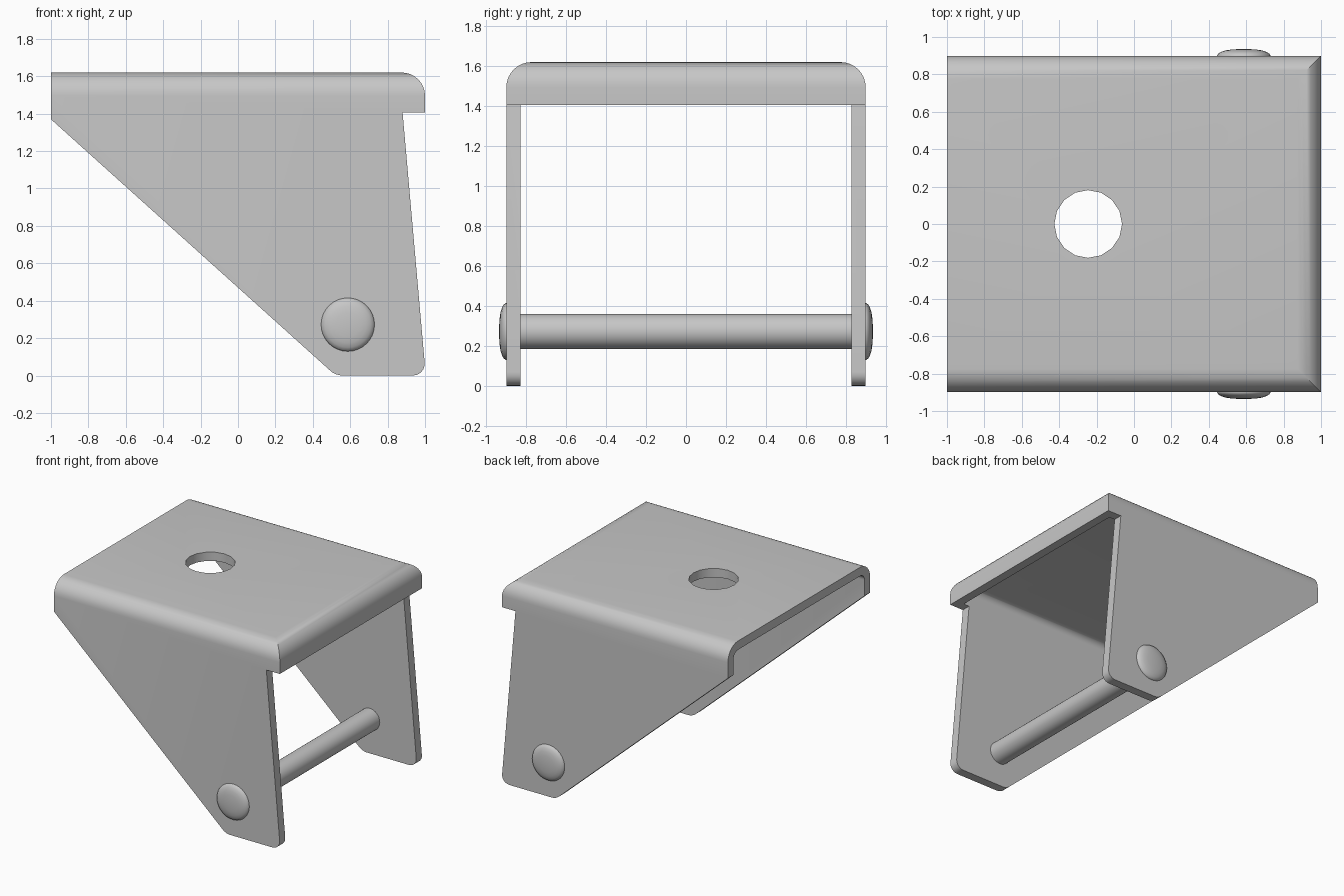
import bpy, bmesh, math
from mathutils import Matrix, Vector

cube = bpy.data.objects.get("Cube")
if cube:
    bpy.data.objects.remove(cube, do_unlink=True)

steel = bpy.data.materials.new("grey_steel")
steel.use_nodes = True
colour = (0.57, 0.57, 0.57, 1)
steel.diffuse_color = colour
steel.node_tree.nodes["Principled BSDF"].inputs["Base Color"].default_value = colour


def finish(bm, name):
    bmesh.ops.recalc_face_normals(bm, faces=bm.faces)
    mesh = bpy.data.meshes.new(name)
    bm.to_mesh(mesh)
    bm.free()
    mesh.materials.append(steel)
    obj = bpy.data.objects.new(name, mesh)
    bpy.context.collection.objects.link(obj)
    return obj


def block(name, x0, x1, half_y, z0, z1, radius=0):
    """Box whose two long top edges and right top edge can be rounded."""
    bm = bmesh.new()
    bmesh.ops.create_cube(bm, size=1)
    edges = [e for e in bm.edges if all(v.co.z > 0 for v in e.verts)
             and any(v.co.x > 0 for v in e.verts)]
    for v in bm.verts:
        v.co = Vector((x1 if v.co.x > 0 else x0, math.copysign(half_y, v.co.y),
                       z1 if v.co.z > 0 else z0))
    if radius:
        bmesh.ops.bevel(bm, geom=edges, offset=radius, segments=8, profile=0.5,
                        affect='EDGES', clamp_overlap=False)
    return finish(bm, name)


def side_prism(name, outline, rounded):
    """Side outline extruded across y; rounded maps corner index to bevel size."""
    bm = bmesh.new()
    near = [bm.verts.new((x, -1.2, z)) for x, z in outline]
    far = [bm.verts.new((x, 1.2, z)) for x, z in outline]
    bm.faces.new(near)
    bm.faces.new(far)
    for i in range(len(outline)):
        bm.faces.new((near[i - 1], near[i], far[i], far[i - 1]))
    corners = [(bm.edges.get((near[i], far[i])), size) for i, size in rounded.items()]
    for edge, size in corners:
        bmesh.ops.bevel(bm, geom=[edge], offset=size, segments=6, profile=0.5,
                        affect='EDGES')
    return finish(bm, name)


def lathe(name, profile, centre, sides=32):
    """Radius and depth profile spun about an axis along y."""
    bm = bmesh.new()
    verts = [bm.verts.new((r, y, 0)) for r, y in profile]
    edges = [bm.edges.new(pair) for pair in zip(verts, verts[1:])]
    bmesh.ops.spin(bm, geom=verts + edges, cent=(0, 0, 0), axis=(0, 1, 0),
                   angle=math.tau, steps=sides)
    bmesh.ops.remove_doubles(bm, verts=bm.verts, dist=0.0005)
    bmesh.ops.translate(bm, verts=bm.verts, vec=centre)
    return finish(bm, name)


def smooth(obj, angle):
    bpy.ops.object.select_all(action='DESELECT')
    obj.select_set(True)
    bpy.context.view_layer.objects.active = obj
    bpy.ops.object.shade_smooth_by_angle(angle=math.radians(angle))


# Folded sheet bracket: outer block, hollowed, opened below the lip, trimmed, drilled
LIP = 1.405
bracket = block("bracket", -1, 1, 0.899, -0.3, 1.62, 0.125)
hollow = block("hollow_cutter", -1.5, 0.93, 0.828, -0.6, 1.55, 0.055)
opening = block("opening_cutter", 0.5, 1.3, 0.828, -0.6, LIP)
outline = [(-1.2, 1.55), (0.522, 0), (1.004, 0), (0.88, LIP),
           (1.2, LIP), (1.2, 1.9), (-1.2, 1.9)]
trim = side_prism("outline_cutter", outline, {1: 0.035, 2: 0.07})
bm = bmesh.new()
bmesh.ops.create_cone(bm, cap_ends=True, segments=16, radius1=0.181, radius2=0.181,
                      depth=0.6, matrix=Matrix.Translation((-0.245, 0, 1.6)))
drill = finish(bm, "hole_cutter")

for cutter, operation in ((hollow, 'DIFFERENCE'), (opening, 'DIFFERENCE'),
                          (trim, 'INTERSECT'), (drill, 'DIFFERENCE')):
    mod = bracket.modifiers.new(cutter.name, 'BOOLEAN')
    mod.operation, mod.object, mod.solver = operation, cutter, 'EXACT'
    bpy.ops.object.select_all(action='DESELECT')
    bpy.context.view_layer.objects.active = bracket
    bpy.ops.object.modifier_apply(modifier=mod.name)
    bpy.data.objects.remove(cutter, do_unlink=True)
smooth(bracket, 28)

# Cross pin between the side plates
PIN = (0.587, 0, 0.272)
pin = lathe("cross_pin", [(0, -0.88), (0.088, -0.88), (0.088, 0.88), (0, 0.88)], PIN)
smooth(pin, 35)

# Low domed rivet heads on the outside of both plates
dome = [(0, 0.89), (0.143, 0.89), (0.143, 0.9), (0.137, 0.91), (0.122, 0.92),
        (0.098, 0.928), (0.065, 0.933), (0.03, 0.935), (0, 0.936)]
for label, side in (("right", -1), ("left", 1)):
    head = lathe("rivet_head_" + label, [(r, y * side) for r, y in dome], PIN)
    smooth(head, 40)
